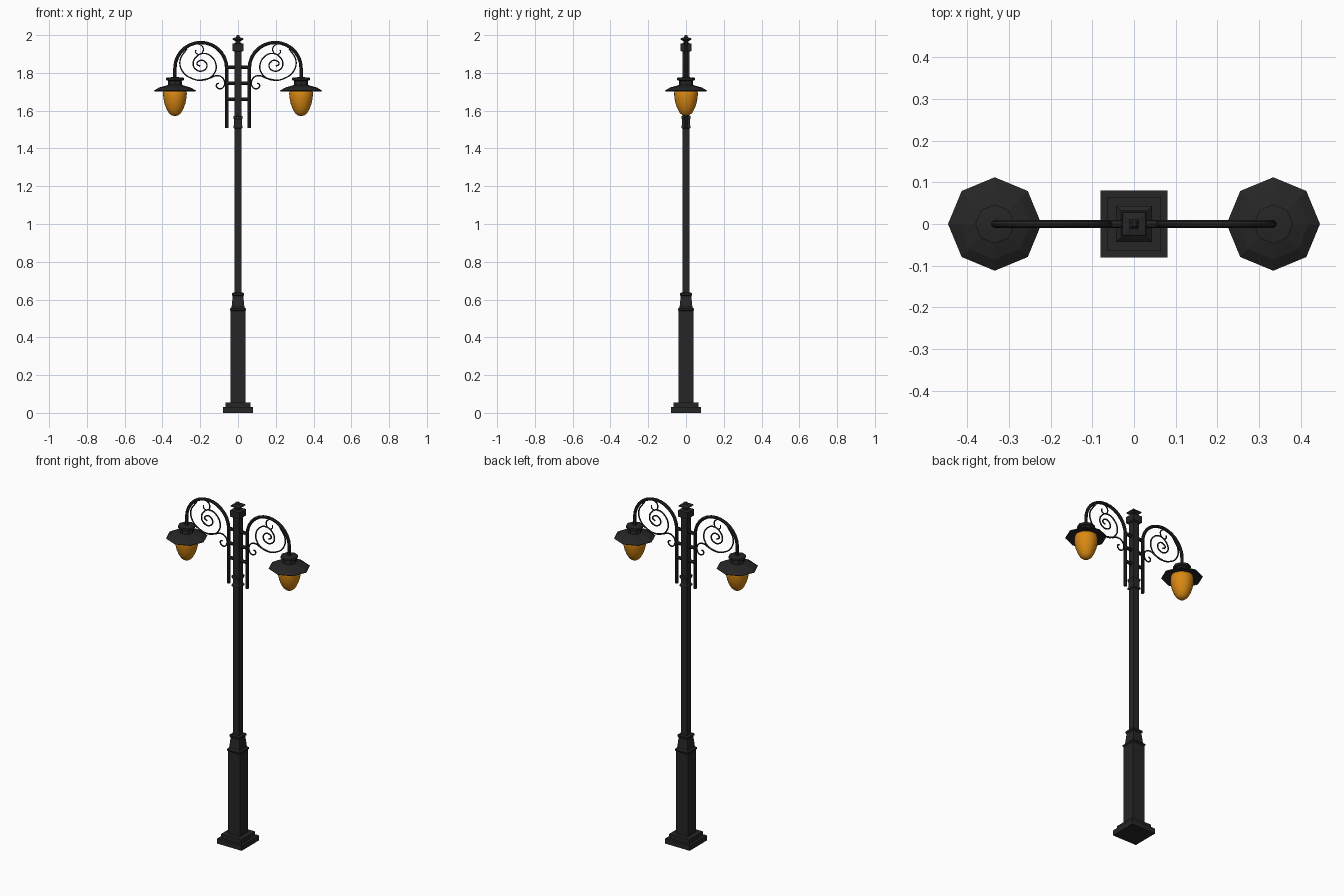
import bpy, bmesh, math

if "Cube" in bpy.data.objects:
    bpy.data.objects.remove(bpy.data.objects["Cube"])


def material(name, rgb):
    m = bpy.data.materials.new(name)
    m.diffuse_color = (*rgb, 1)
    m.use_nodes = True
    m.node_tree.nodes["Principled BSDF"].inputs["Base Color"].default_value = m.diffuse_color
    return m


BLACK = material("black_iron", (0.019, 0.019, 0.019))
AMBER = material("amber_glass", (0.70, 0.25, 0.006))


def lathe(name, profile, sides, mat, x=0, turn=0, smooth=False):
    """Stack rings of (radius, z) into a closed solid."""
    bm = bmesh.new()
    rings = []
    for r, z in profile:
        rings.append([bm.verts.new((x + r * math.cos(turn + math.tau * i / sides),
                                    r * math.sin(turn + math.tau * i / sides), z))
                      for i in range(sides)])
    for a, b in zip(rings, rings[1:]):
        for i in range(sides):
            j = (i + 1) % sides
            bm.faces.new((a[i], a[j], b[j], b[i]))
    bm.faces.new(rings[0][::-1])
    bm.faces.new(rings[-1])
    bmesh.ops.recalc_face_normals(bm, faces=bm.faces)
    for f in bm.faces:
        f.smooth = smooth
    me = bpy.data.meshes.new(name)
    bm.to_mesh(me)
    bm.free()
    me.materials.append(mat)
    ob = bpy.data.objects.new(name, me)
    bpy.context.collection.objects.link(ob)
    return ob


def square(name, profile):
    """Square section solid from (half width, z)."""
    return lathe(name, [(h * math.sqrt(2), z) for h, z in profile], 4, BLACK, turn=math.pi / 4)


def pipe(name, points, radius, side=1, curved=True, res=2):
    """Round bar through (x, z) points in the y = 0 plane."""
    cu = bpy.data.curves.new(name, 'CURVE')
    cu.dimensions = '3D'
    cu.bevel_depth = radius
    cu.bevel_resolution = res
    cu.use_fill_caps = True
    cu.resolution_u = 5
    if curved:
        sp = cu.splines.new('BEZIER')
        sp.bezier_points.add(len(points) - 1)
        for p, (x, z) in zip(sp.bezier_points, points):
            p.co = (side * x, 0, z)
            p.handle_left_type = p.handle_right_type = 'AUTO'
    else:
        sp = cu.splines.new('POLY')
        sp.points.add(len(points) - 1)
        for p, (x, z) in zip(sp.points, points):
            p.co = (side * x, 0, z, 1)
    cu.materials.append(BLACK)
    ob = bpy.data.objects.new(name, cu)
    bpy.context.collection.objects.link(ob)
    bpy.ops.object.select_all(action='DESELECT')
    ob.select_set(True)
    bpy.context.view_layer.objects.active = ob
    bpy.ops.object.convert(target='MESH')
    bpy.ops.object.shade_smooth_by_angle()
    return ob


# Square post: stepped base, lower column, slim pole, collar, finial
square("base_plinth", [(.08, 0), (.08, .03), (.065, .03), (.065, .055), (.04, .055)])
square("lower_column", [(.039, .05), (.039, .54), (.043, .545), (.043, .552), (.034, .56),
                        (.028, .62), (.033, .625), (.033, .635), (.019, .637)])
square("pole", [(.019, .63), (.019, 1.93)])
square("pole_collar", [(.019, 1.505), (.024, 1.508), (.024, 1.518), (.02, 1.525),
                       (.02, 1.55), (.025, 1.56), (.025, 1.57), (.019, 1.573)])
square("finial", [(.019, 1.912), (.03, 1.917), (.03, 1.955), (.014, 1.958), (.014, 1.968),
                  (.029, 1.978), (.027, 1.984), (.011, 1.988), (.005, 2.0)])

# Crossbars joining the rails to the pole
for i, z in enumerate((1.66, 1.745, 1.83)):
    pipe(f"crossbar_{i + 1}", [(-.06, z), (.06, z)], .010, curved=False)

# Scrollwork paths, drawn for the right side
scroll = [(.27, 1.928), (.307, 1.865), (.291, 1.804), (.243, 1.770), (.2, 1.761),
          (.153, 1.772), (.122, 1.804), (.116, 1.841), (.138, 1.884), (.18, 1.903),
          (.222, 1.884), (.237, 1.841), (.218, 1.815), (.19, 1.810), (.165, 1.832),
          (.175, 1.860), (.2, 1.866), (.217, 1.848), (.2, 1.835)]
lower_curl = [(.2, 1.761), (.15, 1.772), (.115, 1.785), (.085, 1.777), (.071, 1.745),
              (.085, 1.718), (.108, 1.720), (.114, 1.738), (.102, 1.746)]
upper_curl = [(.225, 1.958), (.19, 1.942), (.184, 1.918), (.2, 1.899), (.222, 1.904),
              (.224, 1.922)]

# Arch: straight rail, half circle over the top, straight drop to the lamp
arch = [(.06, 1.508), (.06, 1.825)]
arch += [(.197 - .137 * math.cos(math.pi * k / 14), 1.825 + .136 * math.sin(math.pi * k / 14))
         for k in range(1, 14)]
arch += [(.334, 1.825), (.334, 1.77)]

for side, tag in ((1, "right"), (-1, "left")):
    pipe(f"{tag}_arch", arch, .009, side, curved=False)
    pipe(f"{tag}_scroll", scroll, .004, side, res=1)
    pipe(f"{tag}_lower_curl", lower_curl, .004, side, res=1)
    pipe(f"{tag}_upper_curl", upper_curl, .0035, side, res=1)
    # Octagonal shade with neck and cap
    lathe(f"{tag}_lamp_shade",
          [(.055, 1.712), (.108, 1.702), (.112, 1.706), (.085, 1.722), (.05, 1.732),
           (.038, 1.736), (.036, 1.758), (.047, 1.762), (.047, 1.774), (.02, 1.777)],
          8, BLACK, x=side * .334)
    # Egg shaped glass
    lathe(f"{tag}_lamp_glass",
          [(.003, 1.572), (.018, 1.575), (.032, 1.587), (.045, 1.61), (.055, 1.637),
           (.061, 1.665), (.063, 1.69), (.06, 1.712)],
          24, AMBER, x=side * .334, smooth=True)
